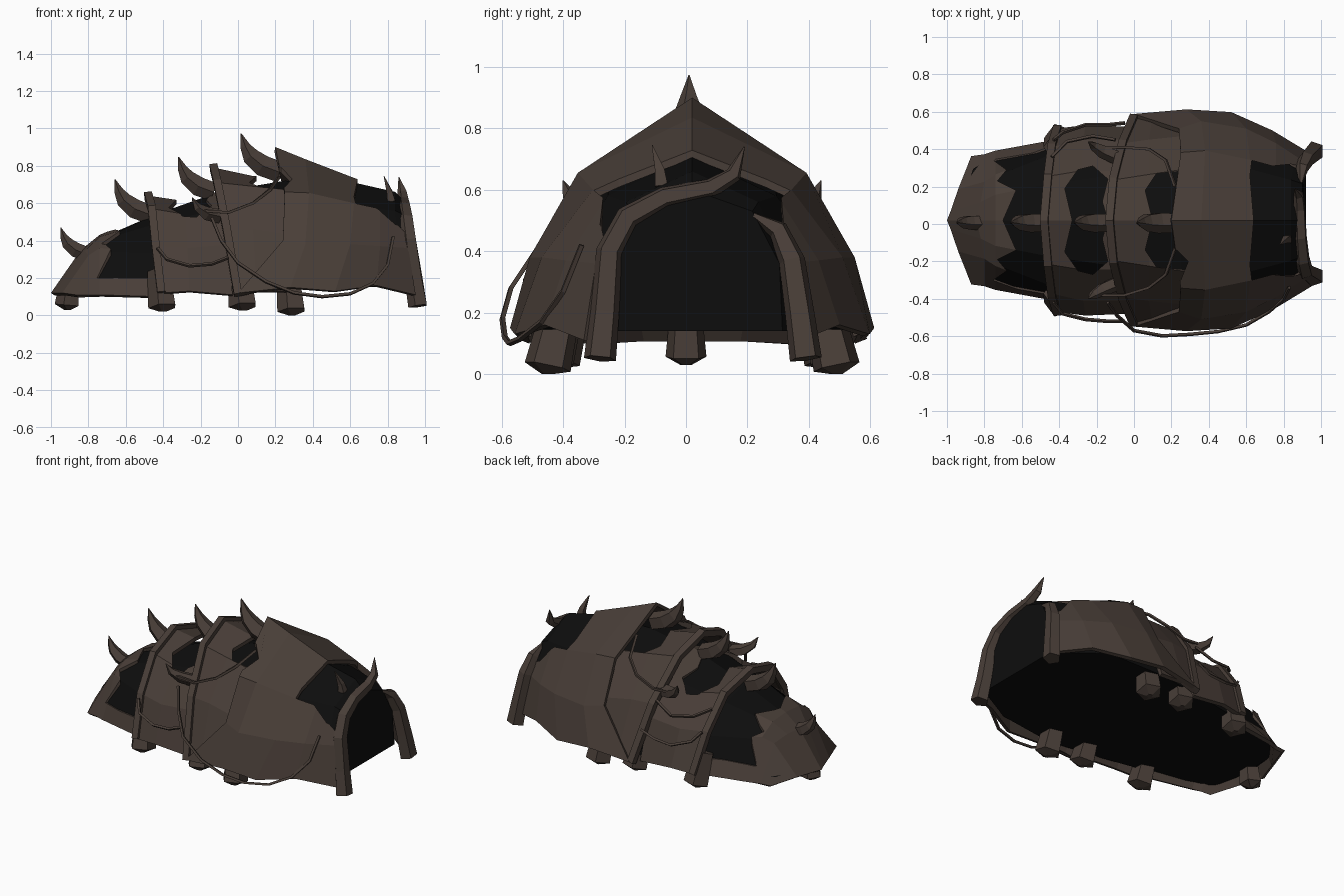
import bpy, bmesh, math
from mathutils import Vector

if "Cube" in bpy.data.objects:
    bpy.data.objects.remove(bpy.data.objects["Cube"])

CY = 0.02  # centre line of the body


def material(name, rgb):
    m = bpy.data.materials.new(name)
    m.diffuse_color = (*rgb, 1)
    m.use_nodes = True
    m.node_tree.nodes["Principled BSDF"].inputs["Base Color"].default_value = m.diffuse_color
    return m


HIDE = material("brown hide", (0.066, 0.048, 0.039))
DARK = material("black interior", (0.004, 0.004, 0.004))


def add(name, bm, mat):
    me = bpy.data.meshes.new(name)
    bm.to_mesh(me)
    bm.free()
    ob = bpy.data.objects.new(name, me)
    bpy.context.collection.objects.link(ob)
    me.materials.append(mat)
    return ob


def full(half):
    """Half profile (ridge to base) -> whole arch from -y base to +y base."""
    left = [Vector((x, CY - y * 0.98, z)) for x, y, z in reversed(half[1:])]
    return left + [Vector((x, CY + y * 0.98, z)) for x, y, z in half]


def loft(name, sections, mat, closed=False):
    bm = bmesh.new()
    rows = [[bm.verts.new(p) for p in full(s)] for s in sections]
    n = len(rows[0])
    for a, b in zip(rows, rows[1:]):
        for j in range(n - 1):
            bm.faces.new((a[j], b[j], b[j + 1], a[j + 1]))
        if closed:
            bm.faces.new((a[0], a[-1], b[-1], b[0]))
    if closed:
        bm.faces.new(rows[0])
        bm.faces.new(rows[-1][::-1])
        bmesh.ops.recalc_face_normals(bm, faces=bm.faces)
    return add(name, bm, mat)


def cutter(poly, z0):
    bm = bmesh.new()
    f = bm.faces.new([bm.verts.new((x, y, z0)) for x, y in poly])
    r = bmesh.ops.extrude_face_region(bm, geom=[f])
    bmesh.ops.translate(bm, vec=(0, 0, 1.5), verts=[v for v in r["geom"] if isinstance(v, bmesh.types.BMVert)])
    bmesh.ops.recalc_face_normals(bm, faces=bm.faces)
    ob = add("hole_cutter", bm, HIDE)
    ob.hide_render = True
    return ob


def both(half):
    """Mirror an outline about the centre line into a closed polygon."""
    return [(x, CY + y) for x, y in half] + [(x, CY - y) for x, y in reversed(half) if y > 0]


def plate(name, sections, holes, thick=0.025):
    ob = loft(name, sections, HIDE)
    bpy.context.view_layer.objects.active = ob
    s = ob.modifiers.new("thickness", 'SOLIDIFY')
    s.thickness, s.offset = thick, -1
    bpy.ops.object.modifier_apply(modifier="thickness")
    for poly, z0 in holes:
        c = cutter(poly, z0)
        b = ob.modifiers.new("hole", 'BOOLEAN')
        b.operation, b.object, b.solver = 'DIFFERENCE', c, 'EXACT'
        bpy.ops.object.modifier_apply(modifier="hole")
        bpy.data.objects.remove(c)
    return ob


def tube(name, pts, radii, sides=5, squash=1.0):
    """Faceted tube through points with a radius at each."""
    pts = [Vector(p) for p in pts]
    bm = bmesh.new()
    rings, u, old = [], None, None
    for i, p in enumerate(pts):
        d = (pts[min(i + 1, len(pts) - 1)] - pts[max(i - 1, 0)]).normalized()
        if u is None:
            ref = Vector((1, 0, 0)) if abs(d.x) < 0.8 else Vector((0, 1, 0))
            u = (ref - d * ref.dot(d)).normalized()
        else:
            u = old.rotation_difference(d) @ u
        old, v = d, d.cross(u)
        ang = [2 * math.pi * (k + 0.5) / sides for k in range(sides)]
        rings.append([bm.verts.new(p + radii[i] * (u * math.cos(a) + v * math.sin(a) * squash)) for a in ang])
    for a, b in zip(rings, rings[1:]):
        for k in range(sides):
            bm.faces.new((a[k], a[(k + 1) % sides], b[(k + 1) % sides], b[k]))
    bm.faces.new(rings[0][::-1])
    bm.faces.new(rings[-1])
    bmesh.ops.recalc_face_normals(bm, faces=bm.faces)
    return add(name, bm, HIDE)


# Arched edges of the overlapping plates: ridge, shoulder, flank, base
RIM2 = [(-.48, 0, .64), (-.46, .24, .57), (-.44, .4, .37), (-.41, .5, .12)]
RIM3 = [(-.13, 0, .79), (-.11, .22, .71), (-.06, .42, .46), (0, .56, .11)]

# Black inner body with closed floor and door end
loft("dark_interior", [
    [(-.93, 0, .17), (-.92, .08, .16), (-.9, .16, .15), (-.86, .28, .14)],
    [(-.74, 0, .41), (-.74, .14, .40), (-.74, .24, .34), (-.74, .36, .14)],
    [(-.44, 0, .54), (-.44, .2, .49), (-.44, .36, .33), (-.42, .42, .14)],
    [(-.1, 0, .66), (-.1, .25, .57), (-.08, .42, .36), (-.06, .49, .14)],
    [(.25, 0, .72), (.25, .27, .66), (.25, .45, .4), (.25, .53, .14)],
    [(.62, 0, .71), (.62, .28, .58), (.62, .44, .36), (.62, .5, .16)],
    [(.84, 0, .66), (.84, .22, .56), (.86, .31, .36), (.88, .34, .14)],
    [(.9, 0, .6), (.9, .2, .53), (.91, .29, .36), (.92, .3, .14)]], DARK, True)

# Tail plate with a ragged opening over its back
plate("tail_plate", [
    [(-1, 0, .12), (-.98, .05, .12), (-.94, .17, .12), (-.87, .35, .11)],
    [(-.84, 0, .35), (-.82, .1, .345), (-.8, .21, .32), (-.8, .36, .11)],
    [(-.74, 0, .43), (-.74, .14, .42), (-.74, .25, .36), (-.74, .38, .11)],
    [(-.44, 0, .56), (-.44, .2, .51), (-.44, .37, .34), (-.42, .44, .1)]],
    [(both([(-.7, 0), (-.63, .16), (-.73, .21), (-.68, .27), (-.78, .34), (-.76, .6), (-.3, .6)]), .2)])

# Middle plates with ragged holes around the ridge
plate("rear_plate", [RIM2,
    [(-.28, 0, .61), (-.28, .27, .54), (-.27, .44, .36), (-.26, .52, .13)],
    [(-.05, 0, .68), (-.05, .27, .59), (-.04, .44, .38), (-.03, .51, .11)]],
    [(both([(-.33, 0), (-.37, .17), (-.3, .27), (-.22, .29), (-.14, .22), (-.17, .1), (-.14, 0)]), .45)])
plate("middle_plate", [RIM3,
    [(.08, 0, .745), (.08, .25, .69), (.08, .44, .46), (.1, .57, .13)],
    [(.28, 0, .735), (.28, .28, .67), (.27, .46, .43), (.26, .56, .13)]],
    [(both([(.1, 0), (.06, .16), (.12, .25), (.35, .27)]), .5)])

# Large front plate, chipped on one side and open above the doorway
plate("front_plate", [
    [(.2, 0, .9), (.25, .37, .66), (.24, .5, .4), (.0, .58, .12)],
    [(.36, 0, .835), (.38, .38, .655), (.36, .54, .38), (.28, .605, .15)],
    [(.62, 0, .735), (.62, .33, .6), (.6, .5, .38), (.52, .59, .13)],
    [(.76, 0, .69), (.76, .29, .57), (.76, .42, .37), (.74, .49, .16)],
    [(.9, 0, .63), (.9, .25, .53), (.91, .32, .36), (.95, .36, .11)]],
    [(both([(.64, 0), (.62, .24), (.63, .32), (.74, .29), (.84, .3), (1.1, .24)]), .42),
     ([(.1, -.16), (.23, -.14), (.29, -.2), (.25, -.3), (.1, -.34)], .5)])

# Ribs running down the plate edges
for name, rim in (("rear_rib", RIM2), ("middle_rib", RIM3)):
    tube(name, full(rim), [.03] * 7, 4)

# Faceted feet, mirrored to both sides
for name, x, y, z in (("rear_foot", -.4, .44, .02), ("middle_foot", .03, .46, .025), ("front_foot", .29, .47, .0)):
    for side, s in (("left", 1), ("right", -1)):
        tube(f"{name}_{side}", [(x - .02, CY + s * (y - .05), .24), (x, CY + s * y, z + .025),
             (x, CY + s * y, z)], [.065, .08, .02], 5)
tube("tail_foot", [(-.9, 0, .15), (-.91, 0, .055), (-.91, 0, .03)], [.06, .07, .02], 5)

# Horns along the ridge: thick base leaning back, tip turned up
for i, (x, z, s) in enumerate(((-.82, .35, .8), (-.49, .57, 1.05), (-.15, .69, 1.05), (.2, .8, 1.15))):
    path = [(.02, -.03), (-.06, 0), (-.115, .045), (-.14, .09), (-.16, .15)]
    tube(f"ridge_horn_{i + 1}", [(x + a * s, .01, z + b * s) for a, b in path],
         [r * s for r in (.05, .052, .042, .025, .002)], 5)

# Side horns and the small spike above the door
for side, s in (("left", 1), ("right", -1)):
    tube("side_horn_" + side, [(-.1, CY + s * .34, .53), (-.17, CY + s * .37, .545), (-.22, CY + s * .4, .58),
         (-.245, CY + s * .42, .63)], [.04, .038, .024, .002], 5)
tube("door_spike", [(.82, -.08, .61), (.81, -.085, .66), (.78, -.11, .745)], [.03, .022, .002], 4)

# Doorway: long tusk arching over, short tusk on the other side
tube("long_tusk", [(.965, -.28, .05), (.94, -.265, .2), (.915, -.25, .4), (.9, -.19, .51), (.89, -.07, .575),
     (.885, .08, .605), (.88, .155, .65), (.86, .19, .74)], [.055, .05, .045, .043, .038, .034, .028, .002], 5)
tube("short_tusk", [(.965, .39, .05), (.945, .37, .2), (.92, .345, .37), (.9, .3, .47), (.89, .2, .53)],
     [.055, .05, .045, .035, .003], 5)

# Hanging ropes
ROPES = {
    "front_rope": [(-.14, -.42, .52), (-.09, -.49, .4), (0, -.57, .28), (.15, -.598, .18), (.3, -.59, .12),
                   (.45, -.575, .1), (.6, -.54, .115), (.72, -.47, .17), (.8, -.4, .27), (.83, -.34, .42)],
    "rear_rope_right": [(-.43, -.42, .36), (-.38, -.48, .3), (-.26, -.51, .265), (-.14, -.52, .275), (-.05, -.52, .31)],
    "rear_rope_left": [(-.43, .45, .38), (-.38, .49, .32), (-.26, .53, .28), (-.14, .53, .29), (-.05, .54, .33)],
    "upper_rope_right": [(-.2, -.38, .56), (-.05, -.38, .55), (.08, -.34, .6), (.17, -.27, .67), (.22, -.13, .74)],
    "upper_rope_left": [(-.2, .41, .56), (-.05, .41, .55), (.08, .4, .6), (.17, .34, .67), (.22, .2, .75)],
    "back_rope": [(-.44, .36, .5), (-.36, .44, .46), (-.22, .47, .44), (-.1, .45, .5)],
}
for name, pts in ROPES.items():
    tube(name, pts, [.01] * len(pts), 4)
